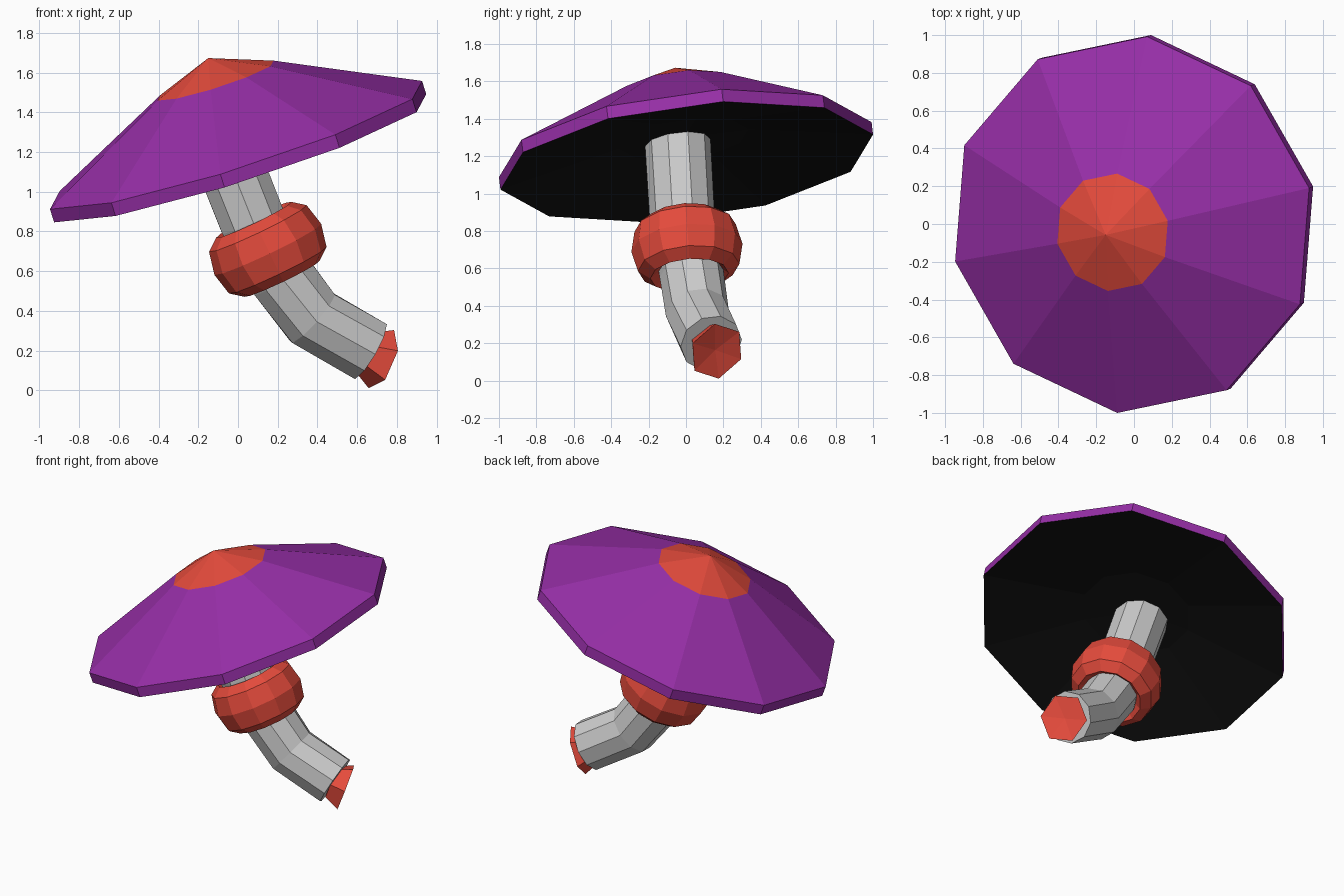
import bpy, bmesh, math
from mathutils import Vector, Matrix

if "Cube" in bpy.data.objects:
    bpy.data.objects.remove(bpy.data.objects["Cube"])


def material(name, rgb):
    m = bpy.data.materials.new(name)
    m.diffuse_color = (*rgb, 1)
    m.use_nodes = True
    m.node_tree.nodes["Principled BSDF"].inputs["Base Color"].default_value = m.diffuse_color
    return m


RED = material("red", (0.78, 0.07, 0.045))
PURPLE = material("purple", (0.31, 0.028, 0.39))
BLACK = material("black", (0.006, 0.006, 0.006))


def loft(name, rings, sides, ref, mats=(), band_mats=None, closed=False):
    """Skin polygon rings (centre, axis, radius); radius 0 makes a point."""
    bm = bmesh.new()
    loops = []
    for centre, axis, radius in rings:
        c, n = Vector(centre), Vector(axis).normalized()
        if radius == 0:
            loops.append([bm.verts.new(c)])
            continue
        u = Vector(ref)
        u = (u - n * u.dot(n)).normalized()
        v = n.cross(u)
        angles = [2 * math.pi * i / sides for i in range(sides)]
        loops.append([bm.verts.new(c + radius * (u * math.cos(a) + v * math.sin(a)))
                      for a in angles])
    pairs = list(zip(loops, loops[1:]))
    if closed:
        pairs.append((loops[-1], loops[0]))
    for k, (a, b) in enumerate(pairs):
        for i in range(sides):
            j = (i + 1) % sides
            if len(a) == 1:
                f = bm.faces.new((a[0], b[j], b[i]))
            elif len(b) == 1:
                f = bm.faces.new((a[i], a[j], b[0]))
            else:
                f = bm.faces.new((a[i], a[j], b[j], b[i]))
            if band_mats:
                f.material_index = band_mats[k]
    if not closed:
        for loop in (loops[0], loops[-1]):
            if len(loop) > 2:
                bm.faces.new(loop)
    bmesh.ops.recalc_face_normals(bm, faces=bm.faces)
    mesh = bpy.data.meshes.new(name)
    bm.to_mesh(mesh)
    bm.free()
    for m in mats:
        mesh.materials.append(m)
    obj = bpy.data.objects.new(name, mesh)
    bpy.context.collection.objects.link(obj)
    return obj


def along(centre, axis, profile):
    """Rings along one straight axis from (radius, height) pairs."""
    c, n = Vector(centre), Vector(axis).normalized()
    return [(c + n * h, n, r) for r, h in profile]


# Tilted ten-sided cap: dark underside, purple slope, red crown
cap_profile = [(0, 0.07), (0.35, 0.06), (1.01, -0.07), (1.01, 0), (0.315, 0.343), (0, 0.463)]
loft("mushroom_cap", along((-0.01, -0.004, 1.235), (-0.302, -0.116, 0.946), cap_profile),
     10, (0.08, 1, 0.145), (PURPLE, RED, BLACK), (2, 2, 0, 0, 1))

# Bent stem, rings following the curve
path = [(-0.1, -0.045, 1.29), (0.07, -0.02, 0.86), (0.22, 0.03, 0.57),
        (0.375, 0.06, 0.365), (0.66, 0.135, 0.2)]
points = [Vector(p) for p in path]
stem_rings = []
for i, p in enumerate(points):
    before = points[max(i - 1, 0)]
    after = points[min(i + 1, len(points) - 1)]
    tangent = (p - before).normalized() + (after - p).normalized()
    stem_rings.append((p, tangent, 0.176 - 0.002 * i))
loft("stem", stem_rings, 10, (0, 1, 0))

# Thick collar around the stem: a ring with an oval section
section = [(0.21 + 0.088 * math.cos(a), 0.165 * math.sin(a))
           for a in [math.pi / 4 * k for k in range(8)]]
loft("stem_collar", along((0.15, 0.005, 0.71), (-0.43, -0.08, 0.9), section),
     12, (0, 1, 0), (RED,), closed=True)

# Flared six-sided root tip with a shallow hollow end
tip_profile = [(0.11, -0.1), (0.16, 0), (0, -0.02)]
loft("root_tip", along((0.722, 0.165, 0.157), (0.837, 0.429, -0.337), tip_profile),
     6, (0.07, -0.01, 0.155), (RED,))
